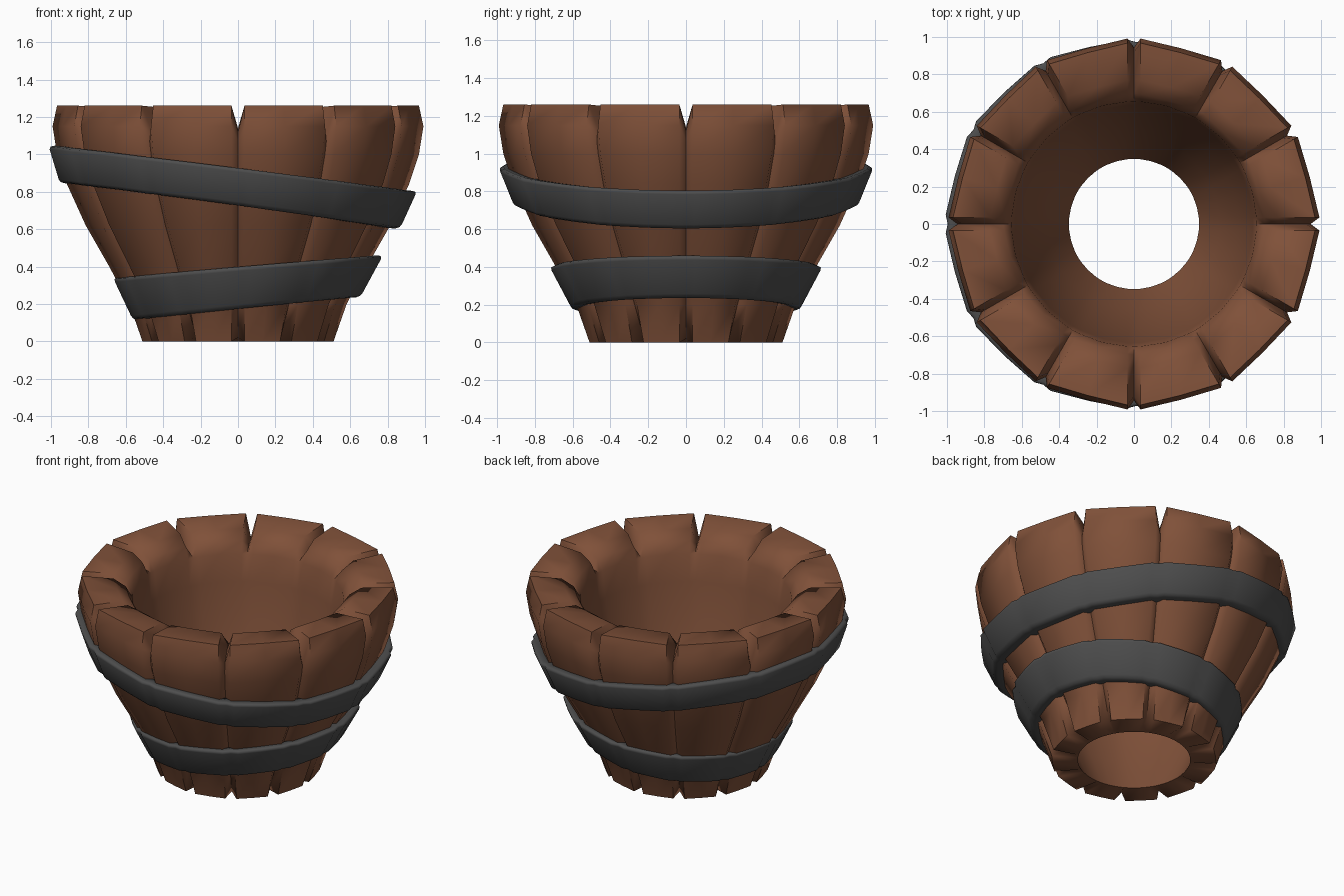
import bpy, bmesh, math

if "Cube" in bpy.data.objects:
    bpy.data.objects.remove(bpy.data.objects["Cube"])

N = 12  # staves


def material(name, col):
    m = bpy.data.materials.new(name)
    m.diffuse_color = (*col, 1)
    m.use_nodes = True
    m.node_tree.nodes["Principled BSDF"].inputs["Base Color"].default_value = m.diffuse_color
    return m


wood = material("brown_wood", (0.215, 0.082, 0.041))
iron = material("dark_iron", (0.075, 0.075, 0.075))

# outer and inner bucket profiles (radius, height), bottom to top
OUTER = [(0.512, 0), (0.582, 0.2), (0.695, 0.41), (0.815, 0.62), (0.915, 0.84),
         (0.968, 1.0), (0.992, 1.15), (0.968, 1.26)]
TOP = [(0.77, 1.25), (0.695, 1.20)]
INNER = [(0.655, 1.13), (0.635, 0.95), (0.56, 0.58), (0.46, 0.25), (0.348, 0)]
# the same loop of points along the groove between two staves
GROOVE = ([(r - 0.038, z) for r, z in OUTER[:6]] + [(0.945, 1.07), (0.92, 1.12)]
          + [(0.77, 1.14), (0.70, 1.14)] + INNER)
GROOVE[0] = (0.445, 0.02)


def radius_at(z):
    for (r0, z0), (r1, z1) in zip(OUTER, OUTER[1:]):
        if z <= z1:
            return r0 + (r1 - r0) * (z - z0) / (z1 - z0)
    return OUTER[-1][0]


def skin(name, columns, mat, angle):
    """Join closed columns of points into a ring-shaped solid."""
    bm = bmesh.new()
    cols = [[bm.verts.new(p) for p in c] for c in columns]
    n = len(cols[0])
    for i, a in enumerate(cols):
        b = cols[(i + 1) % len(cols)]
        for j in range(n):
            k = (j + 1) % n
            bm.faces.new((a[j], b[j], b[k], a[k]))
    bmesh.ops.recalc_face_normals(bm, faces=bm.faces)
    me = bpy.data.meshes.new(name)
    bm.to_mesh(me)
    bm.free()
    me.materials.append(mat)
    ob = bpy.data.objects.new(name, me)
    bpy.context.collection.objects.link(ob)
    bpy.ops.object.select_all(action='DESELECT')
    ob.select_set(True)
    bpy.context.view_layer.objects.active = ob
    bpy.ops.object.shade_smooth_by_angle(angle=math.radians(angle))
    return ob


def polar(r, a, z, dx=0):
    return (r * math.cos(a) + dx, r * math.sin(a), z)


# staves: per stave one groove column, then left edge, middle, right edge
STEP = 2 * math.pi / N
columns = []
for s in range(N):
    a0 = s * STEP
    columns.append([polar(r, a0, z) for r, z in GROOVE])
    for t in (0, 0.5, 1):
        col = []
        for i, (r, z) in enumerate(OUTER + TOP + INNER):
            edge = math.asin(0.035 / r)
            a = edge + t * (STEP - 2 * edge)
            if t == 0.5 and i < 10:   # flatten the middle of each stave
                r *= math.cos(STEP / 2 - edge) + 0.006
            col.append(polar(r, a0 + a, z))
        columns.append(col)
skin("bucket_staves", columns, wood, 65)


# tilted iron hoops that follow the staves
def hoop(name, zc, slope, half, off, mean_r, dx):
    # rounded cross-section: (offset from wood, height fraction)
    sec = [(-0.03, -0.97), (off - 0.022, -1), (off - 0.006, -0.94), (off, -0.8),
           (off, 0.8), (off - 0.006, 0.94), (off - 0.022, 1), (-0.03, 0.97)]
    cols = []
    for s in range(N):
        edge = 0.045 / mean_r
        for a, k in ((0, -1), (edge, 0), (STEP / 2, 1), (STEP - edge, 0)):
            ang = s * STEP + a
            col = []
            for o, h in sec:
                z = zc + slope * mean_r * math.cos(ang) + h * half
                r = radius_at(z)
                if k == 1:
                    r *= math.cos(STEP / 2 - edge) + 0.006
                elif k == -1:
                    r -= 0.012
                col.append(polar(r + o, ang, z, dx))
            cols.append(col)
    skin(name, cols, iron, 80)


hoop("upper_hoop", 0.825, -0.13, 0.1, 0.048, 0.93, 0.012)
hoop("lower_hoop", 0.288, 0.088, 0.112, 0.034, 0.68, 0.02)
